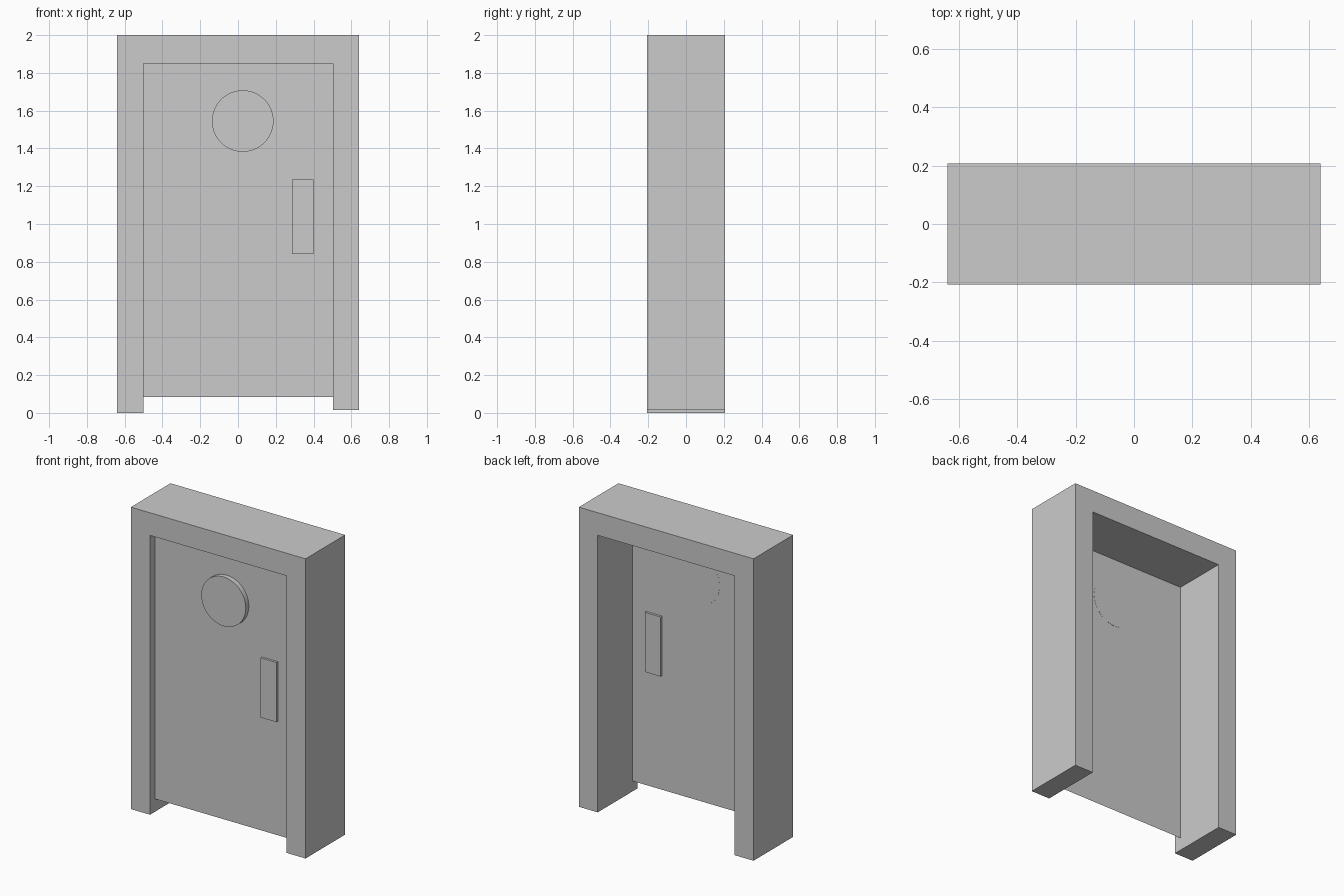
import bpy, bmesh
from mathutils import Vector, Matrix

if "Cube" in bpy.data.objects:
    bpy.data.objects.remove(bpy.data.objects["Cube"])


def make_object(name, bm):
    bmesh.ops.recalc_face_normals(bm, faces=bm.faces)
    mesh = bpy.data.meshes.new(name)
    bm.to_mesh(mesh)
    bm.free()
    obj = bpy.data.objects.new(name, mesh)
    bpy.context.collection.objects.link(obj)
    return obj


def extruded_profile(name, points, y0, y1):
    """Extrude an x/z outline from y0 to y1."""
    bm = bmesh.new()
    face = bm.faces.new([bm.verts.new((x, y0, z)) for x, z in points])
    if y1 > y0:
        result = bmesh.ops.extrude_face_region(bm, geom=[face], use_keep_orig=True)
        verts = [v for v in result["geom"] if isinstance(v, bmesh.types.BMVert)]
        bmesh.ops.translate(bm, verts=verts, vec=Vector((0, y1 - y0, 0)))
    return make_object(name, bm)


def rectangle(x0, x1, z0, z1):
    return [(x0, z0), (x1, z0), (x1, z1), (x0, z1)]


DOOR_Y = -0.155

# Deep surround, with the right leg a touch shorter
extruded_profile("door_frame", [
    (-0.64, 0), (-0.50, 0), (-0.50, 1.85), (0.502, 1.85),
    (0.502, 0.015), (0.64, 0.015), (0.64, 2), (-0.64, 2)], -0.207, 0.207)

# Thin door leaf, raised off the floor
extruded_profile("door_panel", rectangle(-0.50, 0.502, 0.085, 1.85), DOOR_Y, DOOR_Y)

# Handle plate going through the leaf
extruded_profile("handle_plate", rectangle(0.285, 0.40, 0.84, 1.235), -0.17, -0.14)

# Round window disc
bm = bmesh.new()
bmesh.ops.create_cone(bm, cap_ends=True, segments=48, radius1=0.163, radius2=0.163,
                      depth=0.033,
                      matrix=Matrix.Translation((0.025, -0.1705, 1.545))
                      @ Matrix.Rotation(1.5707963, 4, 'X'))
window = make_object("round_window", bm)
bpy.context.view_layer.objects.active = window
window.select_set(True)
bpy.ops.object.shade_smooth_by_angle()
